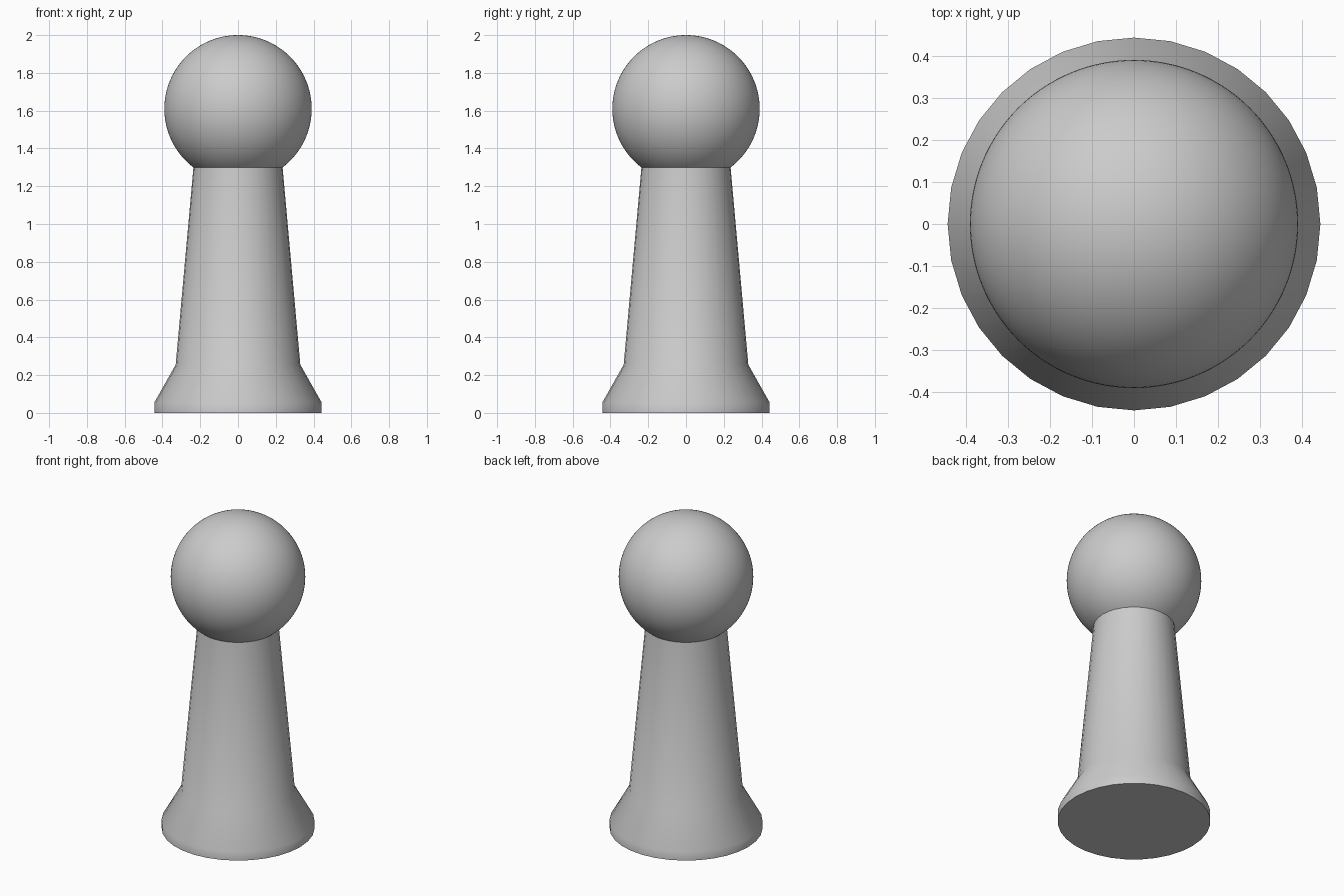
import bpy, bmesh, math

if "Cube" in bpy.data.objects:
    bpy.data.objects.remove(bpy.data.objects["Cube"])

SIDES = 32


def finish(bm, name, angle):
    bmesh.ops.recalc_face_normals(bm, faces=bm.faces)
    mesh = bpy.data.meshes.new(name)
    bm.to_mesh(mesh)
    bm.free()
    obj = bpy.data.objects.new(name, mesh)
    bpy.context.collection.objects.link(obj)
    bpy.ops.object.select_all(action='DESELECT')
    obj.select_set(True)
    bpy.context.view_layer.objects.active = obj
    bpy.ops.object.shade_smooth_by_angle(angle=math.radians(angle))
    return obj


def lathe(name, profile, angle=35):
    """Turned solid from (radius, height) pairs, capped at both ends."""
    bm = bmesh.new()
    rings = []
    for r, z in profile:
        rings.append([bm.verts.new((r * math.cos(2 * math.pi * i / SIDES),
                                    r * math.sin(2 * math.pi * i / SIDES), z))
                      for i in range(SIDES)])
    for low, high in zip(rings, rings[1:]):
        for i in range(SIDES):
            j = (i + 1) % SIDES
            bm.faces.new((low[i], low[j], high[j], high[i]))
    bm.faces.new(rings[0][::-1])
    bm.faces.new(rings[-1])
    return finish(bm, name, angle)


# Flared foot and tapering shaft in one turned piece
lathe("pawn_body", [(0.443, 0), (0.443, 0.055), (0.33, 0.255), (0.236, 1.30)])

# Round head resting on the shaft
bm = bmesh.new()
bmesh.ops.create_uvsphere(bm, u_segments=128, v_segments=64, radius=0.39)
bmesh.ops.translate(bm, verts=bm.verts, vec=(0, 0, 1.61))
finish(bm, "pawn_head", 35)
